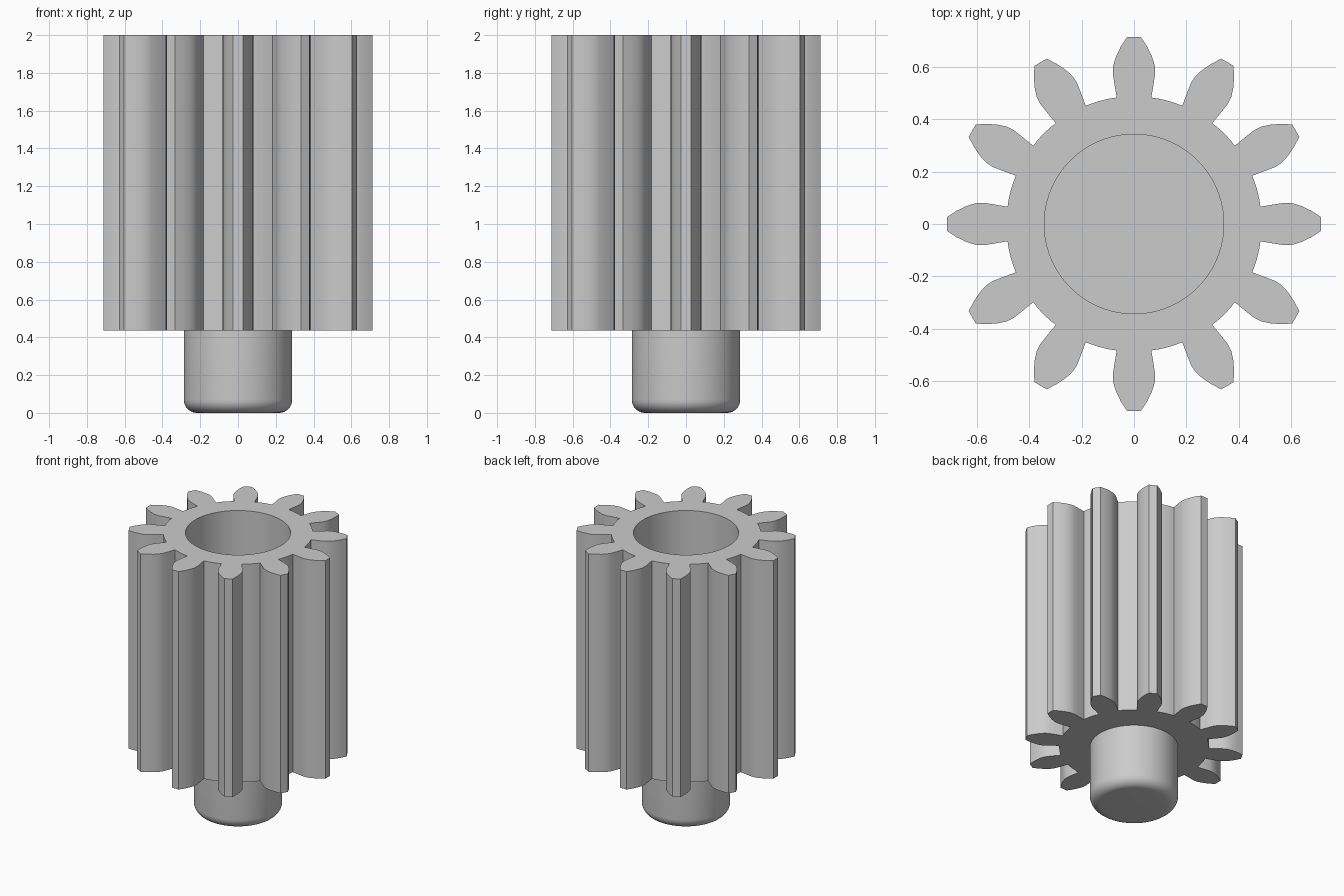
import bpy, bmesh
from math import sin, cos, pi, radians, atan2

cube = bpy.data.objects.get("Cube")
if cube:
    bpy.data.objects.remove(cube, do_unlink=True)

TEETH = 12
GEAR_BOTTOM, GEAR_TOP = 0.435, 2.0
ROOT_R = 0.487
BORE_R, BORE_FLOOR = 0.342, 0.58
SHAFT_R, FILLET = 0.287, 0.07
SEGMENTS = 96

steel = bpy.data.materials.new("grey_steel")
steel.use_nodes = True
grey = (0.6, 0.6, 0.6, 1)
steel.diffuse_color = grey
steel.node_tree.nodes["Principled BSDF"].inputs["Base Color"].default_value = grey


def finish(bm, name):
    """Turn the bmesh into a smooth object with sharp corners kept."""
    bmesh.ops.recalc_face_normals(bm, faces=bm.faces)
    mesh = bpy.data.meshes.new(name)
    bm.to_mesh(mesh)
    bm.free()
    mesh.materials.append(steel)
    obj = bpy.data.objects.new(name, mesh)
    bpy.context.collection.objects.link(obj)
    bpy.ops.object.select_all(action='DESELECT')
    obj.select_set(True)
    bpy.context.view_layer.objects.active = obj
    bpy.ops.object.shade_smooth_by_angle(angle=radians(30))


def ring(bm, points, z):
    return [bm.verts.new((x, y, z)) for x, y in points]


def circle(r):
    return [(r * cos(2 * pi * i / SEGMENTS), r * sin(2 * pi * i / SEGMENTS))
            for i in range(SEGMENTS)]


def walls(bm, a, b):
    for i in range(len(a)):
        j = (i + 1) % len(a)
        bm.faces.new((a[i], a[j], b[j], b[i]))


def loop_edges(bm, loop):
    return [bm.edges.get((loop[i - 1], loop[i])) for i in range(len(loop))]


# Tooth outline: (distance from axis, half width), root to tip
flank = [(0.482, 0.066), (0.53, 0.074), (0.575, 0.081), (0.605, 0.079),
         (0.637, 0.069), (0.675, 0.051), (0.712, 0.027)]
tooth = [(r, -w) for r, w in flank] + [(r, w) for r, w in reversed(flank)]
root_angle = atan2(flank[0][1], flank[0][0])
gap = 2 * pi / TEETH - 2 * root_angle
tooth += [(ROOT_R * cos(root_angle + gap * k / 5),
           ROOT_R * sin(root_angle + gap * k / 5)) for k in range(1, 5)]
outline = []
for t in range(TEETH):
    c, s = cos(2 * pi * t / TEETH), sin(2 * pi * t / TEETH)
    outline += [(x * c - y * s, x * s + y * c) for x, y in tooth]

# Toothed body with a blind bore in the top
bm = bmesh.new()
low, high = ring(bm, outline, GEAR_BOTTOM), ring(bm, outline, GEAR_TOP)
rim, floor = ring(bm, circle(BORE_R), GEAR_TOP), ring(bm, circle(BORE_R), BORE_FLOOR)
walls(bm, low, high)
walls(bm, rim, floor)
bm.faces.new(floor)
bmesh.ops.triangle_fill(bm, use_beauty=True, edges=loop_edges(bm, low))
bmesh.ops.triangle_fill(bm, use_beauty=True,
                        edges=loop_edges(bm, high) + loop_edges(bm, rim))
finish(bm, "pinion_gear")

# Shaft stub with a rounded lower end
bm = bmesh.new()
profile = [(SHAFT_R - FILLET + FILLET * sin(a), FILLET - FILLET * cos(a))
           for a in (k * pi / 16 for k in range(9))]
profile.append((SHAFT_R, GEAR_BOTTOM + 0.05))
rings = [ring(bm, circle(r), z) for r, z in profile]
for a, b in zip(rings, rings[1:]):
    walls(bm, a, b)
bm.faces.new(rings[0])
bm.faces.new(rings[-1])
finish(bm, "shaft_stub")
